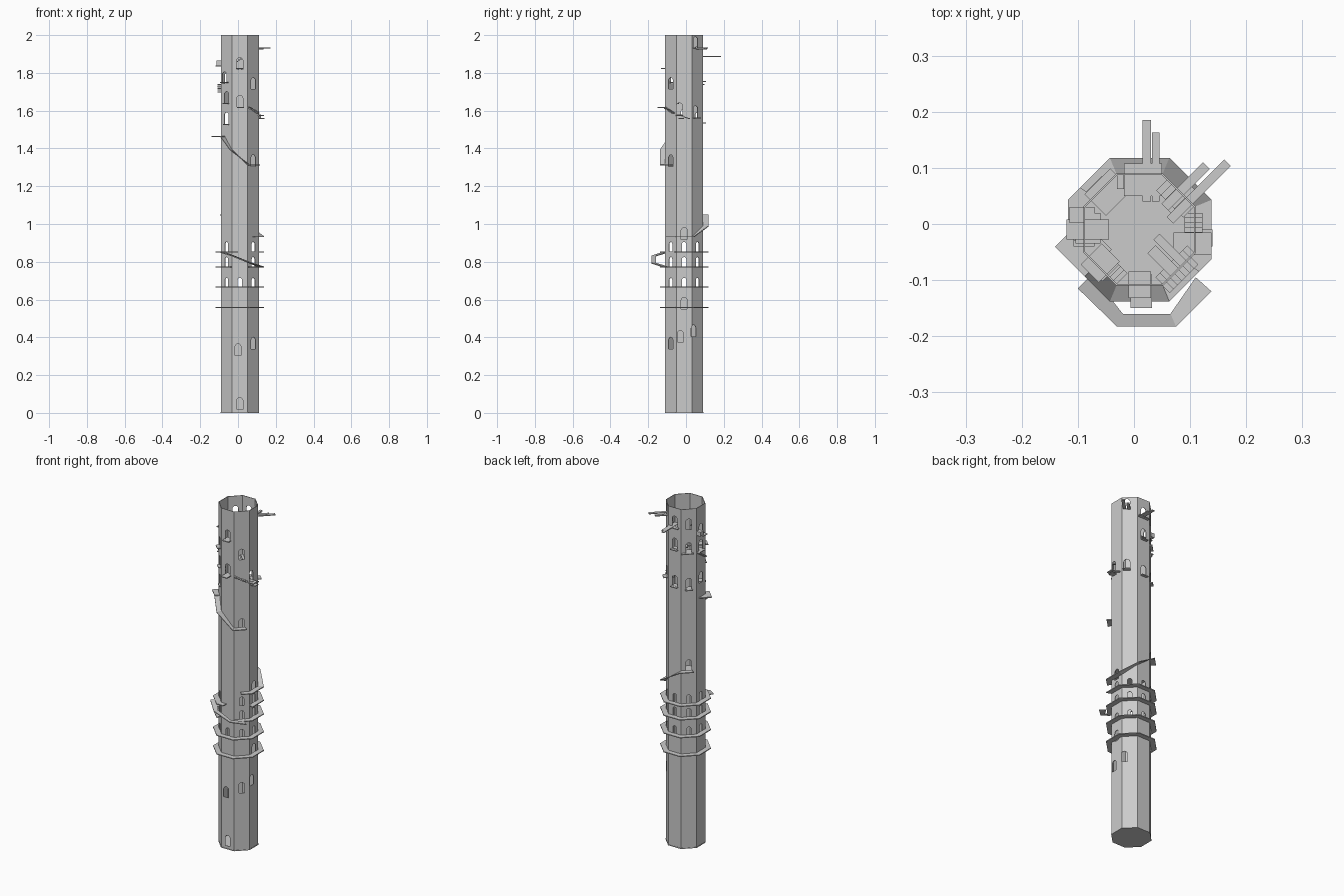
import bpy, bmesh
from math import cos, sin, pi, radians
from mathutils import Vector, Matrix

if "Cube" in bpy.data.objects:
    bpy.data.objects.remove(bpy.data.objects["Cube"])

CENTRE = Vector((0.01, -0.01, 0))
WALL, LEDGE, THICK = 0.1, 0.128, 0.005

stone = bpy.data.materials.new("grey stone")
stone.use_nodes = True
stone.diffuse_color = (0.6, 0.6, 0.6, 1)
stone.node_tree.nodes["Principled BSDF"].inputs["Base Color"].default_value = (0.6, 0.6, 0.6, 1)


def finish(name, bm):
    bmesh.ops.recalc_face_normals(bm, faces=bm.faces)
    mesh = bpy.data.meshes.new(name)
    bm.to_mesh(mesh)
    bm.free()
    mesh.materials.append(stone)
    ob = bpy.data.objects.new(name, mesh)
    bpy.context.collection.objects.link(ob)
    return ob


def on_octagon(deg, apothem):
    """Point of the octagon outline in a compass direction."""
    r = apothem / cos(radians((deg + 22.5) % 45 - 22.5))
    return CENTRE + Vector((r * cos(radians(deg)), r * sin(radians(deg)), 0))


def local(deg, u, d, z):
    """u runs along a wall, d outward from the axis."""
    a = radians(deg)
    return CENTRE + Vector((d * cos(a) - u * sin(a), d * sin(a) + u * cos(a), z))


def prism(bm, points, shift):
    """Solid between an outline and its shifted copy."""
    a = [bm.verts.new(p) for p in points]
    b = [bm.verts.new(p + shift) for p in points]
    bm.faces.new(a)
    bm.faces.new(b[::-1])
    for i in range(len(a)):
        j = (i + 1) % len(a)
        bm.faces.new((a[i], b[i], b[j], a[j]))


def strip(name, pairs):
    """Walkway through (inner, outer) point pairs."""
    bm = bmesh.new()
    down = Vector((0, 0, -THICK))
    for (i0, o0), (i1, o1) in zip(pairs, pairs[1:]):
        prism(bm, [i0, o0, o1, i1], down)
    return finish(name, bm)


def walk(name, stops):
    """Walkway hugging the wall through (direction, height) stops."""
    return strip(name, [tuple(on_octagon(d, r) + Vector((0, 0, z)) for r in (WALL - 0.003, LEDGE))
                        for d, z in stops])


def ring(name, start, end, z):
    corners = [22.5 + 45 * k for k in range(24) if start < 22.5 + 45 * k < end]
    return walk(name, [(d, z) for d in [start] + corners + [end]])


def plate(bm, deg, u0, u1, d0, d1, z):
    prism(bm, [local(deg, u, d, z) for u, d in ((u0, d0), (u1, d0), (u1, d1), (u0, d1))],
          Vector((0, 0, -THICK)))


def stairs(name, deg, u0, u1, z0, z1, d0, d1, steps=7):
    bm = bmesh.new()
    for i in range(steps):
        a, b = (u0 + (u1 - u0) * k / steps for k in (i, i + 1))
        plate(bm, deg, a, b, d0, d1, z0 + (z1 - z0) * i / (steps - 1))
    return finish(name, bm)


def octagon(apothem, z):
    return [on_octagon(22.5 + 45 * k, apothem) + Vector((0, 0, z)) for k in range(8)]


# Hollow shaft
bm = bmesh.new()
loops = [[bm.verts.new(p) for p in octagon(r, z)]
         for r, z in ((WALL, 0.002), (WALL, 2), (WALL - 0.003, 2), (WALL - 0.003, 0.002))]
for k in range(4):
    a, b = loops[k], loops[(k + 1) % 4]
    for i in range(8):
        j = (i + 1) % 8
        bm.faces.new((a[i], a[j], b[j], b[i]))
shaft = finish("tower_shaft", bm)

# Arched windows: wall direction -> (height, offset along the wall)
windows = {
    0: [(1.61, -.025), (.95, 0), (.58, 0), (.405, -.02)],
    45: [(1.96, -.015), (1.595, -.015), (.435, -.028)],
    90: [(1.92, 0), (1.79, 0), (1.57, 0)],
    135: [(1.91, 0), (1.77, 0), (1.56, 0), (1.08, 0)],
    180: [(1.865, 0), (1.77, 0), (1.58, 0)],
    225: [(1.775, -.015), (1.67, 0), (1.56, 0)],
    270: [(1.85, 0), (1.65, 0), (.335, -.01), (.05, 0)],
    315: [(1.745, 0), (1.335, 0), (.37, 0)],
}
bm = bmesh.new()


def cut_window(deg, u, z, half_w, half_h):
    outline = [(-half_w, -half_h), (half_w, -half_h)]
    outline += [(half_w * cos(pi * k / 6), half_h - half_w + half_w * sin(pi * k / 6)) for k in range(7)]
    points = [local(deg, u + a, WALL - 0.015, z + b) for a, b in outline]
    prism(bm, points, local(deg, 0, 0.03, 0) - CENTRE)


for deg, spots in windows.items():
    for z, u in spots:
        cut_window(deg, u, z, 0.016, 0.031)
    for z in (.69, .8, .88):
        if deg != 270 or z < .7:
            cut_window(deg, 0, z, 0.012, 0.025)
cutter = finish("window_cutter", bm)
cutter.hide_render = True
cutter.hide_set(True)
cut = shaft.modifiers.new("windows", "BOOLEAN")
cut.operation, cut.object, cut.solver = "DIFFERENCE", cutter, "EXACT"
bpy.context.view_layer.objects.active = shaft
bpy.ops.object.modifier_apply(modifier=cut.name)
bpy.data.objects.remove(cutter)

# Floors
for name, z, r in (("base_floor", 0, WALL + 0.002), ("upper_floor", .98, WALL)):
    bm = bmesh.new()
    prism(bm, octagon(r, z), Vector((0, 0, 0.004)))
    finish(name, bm)

# Ring galleries
ring("gallery_lowest", 22.5, 382.5, .56)
ring("gallery_low", 22.5, 382.5, .67)
ring("gallery_middle", 292.5, 607.5, .775)
ring("gallery_high", 337.5, 625, .855)

# Ramps climbing round the wall
walk("back_ramp", [(312, .935), (337.5, .935), (382.5, .935), (427.5, .99), (472.5, 1.05), (505, 1.05)])
walk("front_ramp", [(325, 1.315), (292.5, 1.315), (247.5, 1.395), (217, 1.465)])
bm = bmesh.new()
plate(bm, 225, -.085, -.01, .06, LEDGE, 1.465)
finish("front_ramp_landing", bm)

# Bridge standing off the front wall
inner = [(-.075, -.09), (-.02, -.16), (.065, -.16), (.11, -.095)]
outer = [(-.1, -.115), (-.03, -.183), (.075, -.183), (.138, -.12)]
heights = [.855, .833, .795, .775]
strip("front_bridge", [(Vector((*i, z)), Vector((*o, z))) for i, o, z in zip(inner, outer, heights)])

# Window sills and planks: direction, u range, depth range, height
sills = [
    (0, -.045, -.005, .06, .128, 1.578), (0, -.03, .0, .09, .13, 1.56),
    (45, -.035, -.018, .05, .195, 1.935), (45, -.012, .005, .06, .165, 1.93),
    (45, -.035, .005, .06, .12, 1.563), (90, -.02, -.005, .05, .195, 1.89),
    (90, -.035, -.022, .05, .173, 1.888), (90, -.04, .028, .06, .118, 1.888),
    (90, -.02, .02, .07, .115, 1.757), (90, -.02, .02, .07, .115, 1.538),
    (135, -.04, .025, .06, .114, 1.742), (135, -.02, .02, .07, .115, 1.528),
    (180, -.018, .018, .055, .13, 1.838), (180, -.03, .025, .07, .114, 1.74),
    (225, -.03, .015, .065, .118, 1.752), (225, -.018, .018, .07, .112, 1.64),
    (225, -.018, .018, .07, .108, 1.53), (270, -.02, .02, .075, .122, 1.825),
    (270, -.016, .022, .08, .14, 1.62), (315, -.02, .0, .04, .1, 1.712),
    (315, .005, .02, .03, .1, 1.715),
]
for i, (deg, u0, u1, d0, d1, z) in enumerate(sills):
    bm = bmesh.new()
    plate(bm, deg, u0, u1, d0, d1, z)
    finish(f"window_plank_{i + 1}", bm)

# Small box on the side sill
bm = bmesh.new()
prism(bm, [local(180, u, d, 1.84) for u, d in ((-.04, .1), (-.012, .1), (-.012, .125), (-.04, .125))],
      Vector((0, 0, .025)))
finish("side_step_box", bm)

# Short stairs linking the windows, outside and inside
stairs("outer_stairs", 315, -.042, .03, 1.62, 1.59, .095, .118)
stairs("inner_stairs_back_left", 45, -.04, .04, 1.93, 1.89, .07, .098)
stairs("inner_stairs_back", 90, -.03, .04, 1.89, 1.85, .072, .098)
stairs("inner_stairs_right", 180, -.04, .03, 1.74, 1.7, .08, .118)
stairs("inner_stairs_front_right", 225, -.02, .04, 1.64, 1.6, .07, .098)
stairs("inner_stairs_front_left", 315, -.04, .04, 1.7, 1.64, .08, .099)
stairs("inner_stairs_left", 0, -.03, .03, 1.58, 1.56, .08, .112)
